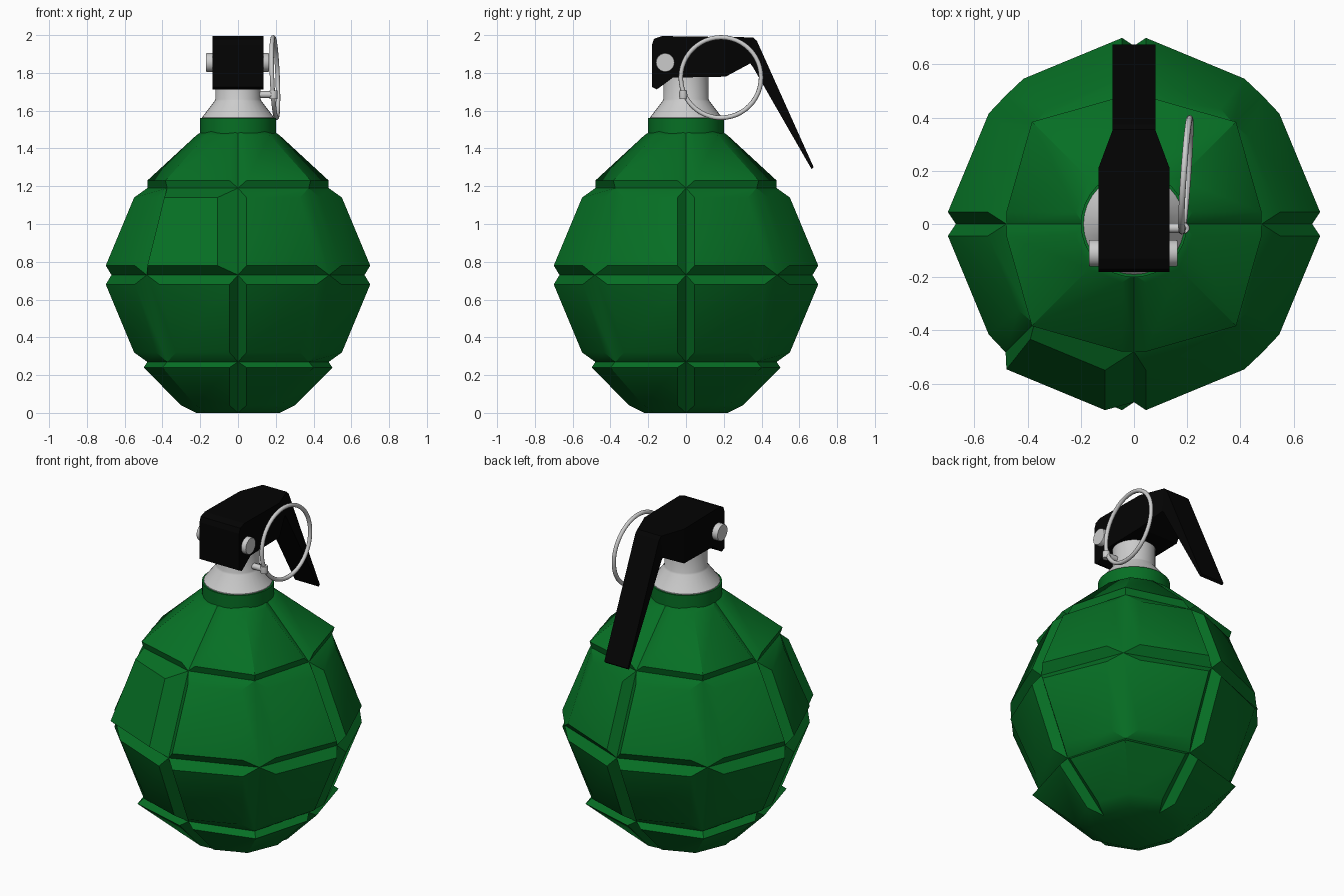
import bpy, bmesh, math
from mathutils import Vector, Matrix

if "Cube" in bpy.data.objects:
    bpy.data.objects.remove(bpy.data.objects["Cube"])


def material(name, rgb):
    m = bpy.data.materials.new(name)
    m.diffuse_color = (*rgb, 1)
    m.use_nodes = True
    m.node_tree.nodes["Principled BSDF"].inputs["Base Color"].default_value = m.diffuse_color
    return m


GREEN = material("green_paint", (0.002, 0.16, 0.018))
BLACK = material("black_steel", (0.001, 0.001, 0.001))


def finish(name, bm, mat=None, angle=None):
    bmesh.ops.remove_doubles(bm, verts=bm.verts, dist=0.0005)
    bmesh.ops.recalc_face_normals(bm, faces=bm.faces)
    me = bpy.data.meshes.new(name)
    bm.to_mesh(me)
    bm.free()
    ob = bpy.data.objects.new(name, me)
    bpy.context.collection.objects.link(ob)
    if mat:
        me.materials.append(mat)
    if angle:
        bpy.ops.object.select_all(action='DESELECT')
        ob.select_set(True)
        bpy.context.view_layer.objects.active = ob
        bpy.ops.object.shade_smooth_by_angle(angle=math.radians(angle))
    return ob


def loft(bm, loops, cap=True):
    """Skin a list of equally long closed point loops."""
    rings = [[bm.verts.new(p) for p in lp] for lp in loops]
    n = len(rings[0])
    for a, b in zip(rings, rings[1:]):
        for i in range(n):
            bm.faces.new((a[i], a[(i + 1) % n], b[(i + 1) % n], b[i]))
    if cap:
        bm.faces.new(rings[0])
        bm.faces.new(rings[-1])
    return rings


def lathe(name, profile, sides, mat=None, matrix=Matrix()):
    bm = bmesh.new()
    loft(bm, [[matrix @ Vector((r * math.cos(math.tau * i / sides),
                                r * math.sin(math.tau * i / sides), z))
               for i in range(sides)] for r, z in profile])
    return finish(name, bm, mat, 30)


# Body: octagonal groove skeleton (axis radius, diagonal radius, z)
# with raised panels, one quadrant repeated
base = [(0.22, 0.23, 0.0), (0.48, 0.53, 0.27), (0.67, 0.683, 0.73),
        (0.48, 0.53, 1.19), (0.19, 0.20, 1.49)]
raised = [((0.30, 0.04), (0.50, 0.24)), ((0.55, 0.32), (0.70, 0.68)),
          ((0.70, 0.78), (0.55, 1.14)), ((0.48, 1.23), (0.22, 1.47))]
S, C = math.sin(math.pi / 8), math.cos(math.pi / 8)
G = 0.045


def groove_pts(r, rd, z):
    d = rd * math.sqrt(0.5)
    return [Vector((r, 0, z)), Vector((d, d, z)), Vector((0, r, z))]


def panel_pts(x, z, split):
    run = (x - G) / (S + C)
    a, b = (x, G), (x - S * run, G + C * run)
    if split:     # stop short of the diagonal
        run -= 0.1 if x > 0.6 else 0.082
        b = (x - S * run, G + C * run)
    elif x > 0.4:  # folded panels swell at the diagonal
        b = (0.8 * x, 0.8 * x)
    return [Vector((px, py, z)) for px, py in (a, b, b[::-1], a[::-1])]


bm = bmesh.new()
for q in range(4):
    rot = Matrix.Rotation(q * math.pi / 2, 3, 'Z')
    for row, ((x0, z0), (x1, z1)) in enumerate(raised):
        split = row in (1, 2)
        lo, hi = groove_pts(*base[row]), groove_pts(*base[row + 1])
        plo, phi = panel_pts(x0, z0, split), panel_pts(x1, z1, split)
        if split:   # two separate panels with a groove on the diagonal
            for k in (0, 1):
                rings = loft(bm, [[rot @ p for p in lp] for lp in (
                    [lo[k], lo[k + 1], hi[k + 1], hi[k]],
                    [plo[2 * k], plo[2 * k + 1], phi[2 * k + 1], phi[2 * k]])], False)
                bm.faces.new(rings[1])
                if (q, row, k) == (2, 2, 1):   # one front panel sits off-centre
                    for v in rings[1]:
                        v.co.x -= 0.064
        else:       # one panel folded over the diagonal
            inner = lo + hi[::-1]
            outer = [plo[0], plo[1], plo[3], phi[3], phi[1], phi[0]]
            o = loft(bm, [[rot @ p for p in lp] for lp in (inner, outer)], False)[1]
            bm.faces.new((o[0], o[1], o[4], o[5]))
            bm.faces.new((o[1], o[2], o[3], o[4]))
for r, rd, z in (base[0], base[-1]):
    bm.faces.new([bm.verts.new(((rd if i % 2 else r) * math.cos(i * math.pi / 4),
                                (rd if i % 2 else r) * math.sin(i * math.pi / 4), z))
                  for i in range(8)])
finish("segmented_body", bm, GREEN, 35)

# Neck
lathe("body_collar", [(0.2, 1.45), (0.2, 1.56)], 32, GREEN)
lathe("fuse_neck", [(0.19, 1.55), (0.19, 1.565), (0.125, 1.65), (0.12, 1.66), (0.12, 1.80)], 32)

# Safety lever: sections as (top y, top z, bottom y, bottom z, half width)
sections = [(-0.18, 1.95, -0.18, 1.725, 0.134), (-0.17, 1.98, -0.155, 1.713, 0.134),
            (-0.13, 1.994, -0.13, 1.73, 0.134), (-0.07, 1.994, -0.07, 1.775, 0.134),
            (0.21, 1.99, 0.21, 1.78, 0.134), (0.355, 1.988, 0.34, 1.85, 0.08),
            (0.375, 1.97, 0.355, 1.83, 0.08), (0.676, 1.30, 0.665, 1.29, 0.08)]
bm = bmesh.new()
loft(bm, [[(-w, ty, tz), (w, ty, tz), (w, by, bz), (-w, by, bz)]
          for ty, tz, by, bz, w in sections])
finish("safety_lever", bm, BLACK)

# Hinge bolt and pull pin, both lying along x
along_x = Matrix.Rotation(math.pi / 2, 4, 'Y')
lathe("hinge_bolt", [(0.048, -0.17), (0.05, -0.165), (0.05, 0.158), (0.048, 0.163)], 24,
      None, Matrix.Translation((0, -0.11, 1.855)) @ along_x)
lathe("pull_pin", [(0.018, 0.08), (0.018, 0.19)], 16,
      None, Matrix.Translation((0, -0.015, 1.685)) @ along_x)
lathe("pin_eye", [(0.02, -0.022), (0.022, 0), (0.02, 0.022)], 12,
      None, Matrix.Translation((0.188, -0.015, 1.685)))

# Pull ring, slightly tilted
tilt = Vector((1, -0.07, 0.04)).to_track_quat('Z', 'Y')
bpy.ops.mesh.primitive_torus_add(major_radius=0.213, minor_radius=0.012, major_segments=48,
                                 minor_segments=10, location=(0.195, 0.185, 1.775),
                                 rotation=tilt.to_euler())
bpy.context.object.name = "pull_ring"
bpy.ops.object.shade_smooth_by_angle(angle=math.radians(40))
